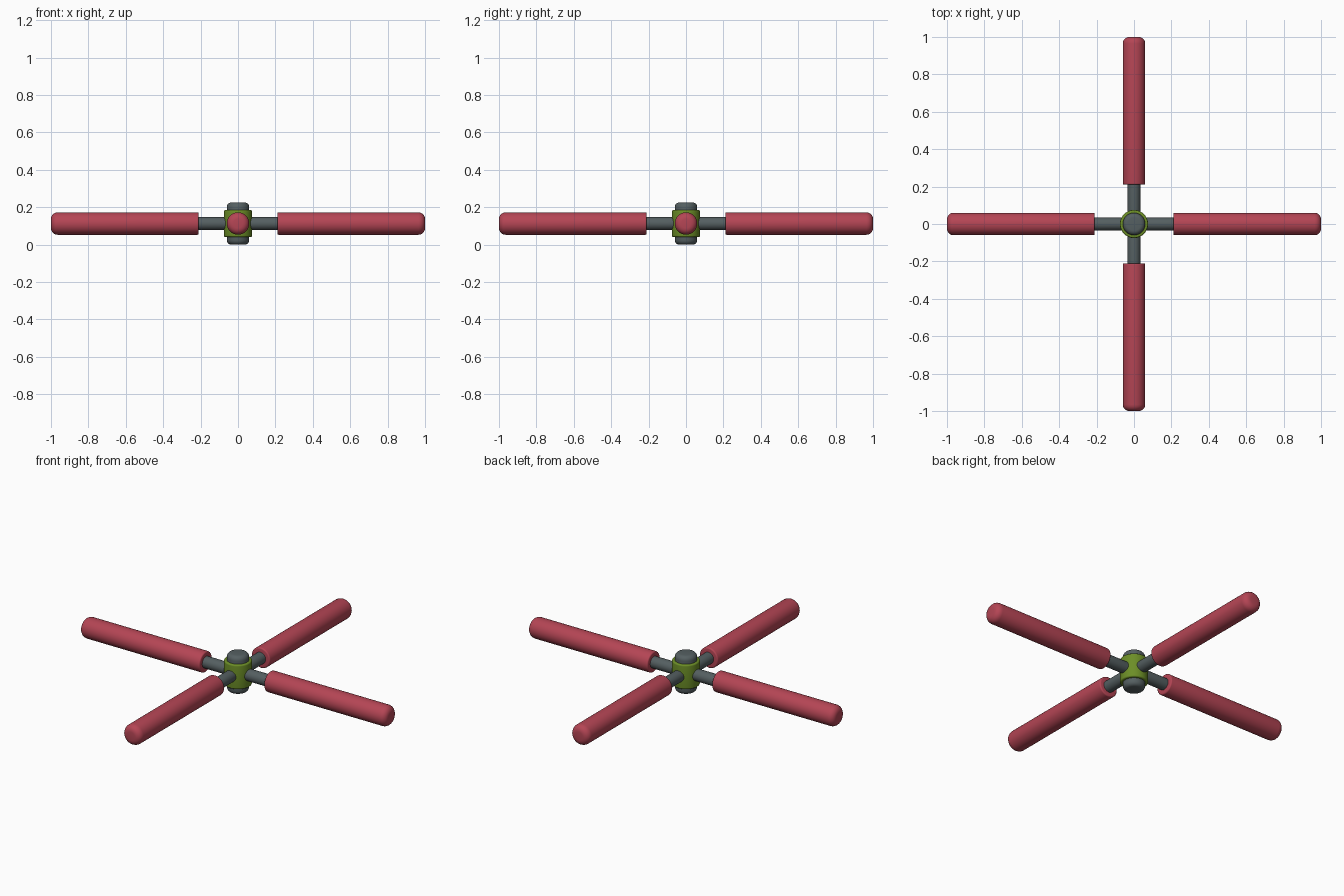
import bpy
import math
from mathutils import Matrix, Vector

cube = bpy.data.objects.get("Cube")
if cube:
    bpy.data.objects.remove(cube, do_unlink=True)

MID = 0.113  # height of the arm axis
SIDES = 32


def material(name, rgb):
    mat = bpy.data.materials.new(name)
    mat.use_nodes = True
    mat.diffuse_color = (*rgb, 1)
    mat.node_tree.nodes["Principled BSDF"].inputs["Base Color"].default_value = (*rgb, 1)
    return mat


red = material("soft red", (0.46, 0.06, 0.09))
green = material("leaf green", (0.15, 0.27, 0.02))
grey = material("dark grey", (0.09, 0.115, 0.12))


def rounded_profile(radius, start, end, round_start, round_end, steps=5):
    """Outline of a capped rod: (radius, distance along axis)."""
    points = [(0, start)]
    for i in range(steps + 1):
        a = math.pi / 2 * i / steps
        points.append((radius - round_start * (1 - math.sin(a)),
                       start + round_start * (1 - math.cos(a))))
    for i in range(steps + 1):
        a = math.pi / 2 * i / steps
        points.append((radius - round_end * (1 - math.cos(a)),
                       end - round_end * (1 - math.sin(a))))
    return points + [(0, end)]


def lathe(name, profile, mat, axis=(0, 0, 1)):
    """Spin a profile around an axis through the hub centre."""
    verts, faces, rings = [], [], []
    for r, d in profile:
        count = SIDES if r > 0 else 1
        rings.append([len(verts) + i for i in range(count)])
        verts += [(r * math.cos(math.tau * i / SIDES),
                   r * math.sin(math.tau * i / SIDES), d) for i in range(count)]
    for low, high in zip(rings, rings[1:]):
        for i in range(SIDES):
            j = (i + 1) % SIDES
            quad = [low[i % len(low)], low[j % len(low)],
                    high[j % len(high)], high[i % len(high)]]
            faces.append(list(dict.fromkeys(quad)))
    mesh = bpy.data.meshes.new(name)
    mesh.from_pydata(verts, [], faces)
    turn = Vector((0, 0, 1)).rotation_difference(Vector(axis)).to_matrix().to_4x4()
    mesh.transform(Matrix.Translation((0, 0, MID)) @ turn)
    mesh.materials.append(mat)
    obj = bpy.data.objects.new(name, mesh)
    bpy.context.collection.objects.link(obj)
    bpy.ops.object.select_all(action="DESELECT")
    obj.select_set(True)
    bpy.context.view_layer.objects.active = obj
    bpy.ops.object.shade_smooth_by_angle(angle=math.radians(40))
    return obj


# Central hub: a grey core showing above and below a green collar
lathe("hub_core", rounded_profile(0.06, -MID, MID, 0.025, 0.025), grey)
lathe("hub_collar", rounded_profile(0.075, -0.072, 0.072, 0.008, 0.008), green)

# Four arms, each a thin rod inside a padded sleeve
for side, axis in {"left": (1, 0, 0), "right": (-1, 0, 0),
                   "front": (0, -1, 0), "back": (0, 1, 0)}.items():
    lathe(side + "_rod", rounded_profile(0.034, 0.03, 0.3, 0.004, 0.004), grey, axis)
    lathe(side + "_sleeve", rounded_profile(0.06, 0.21, 1.0, 0.008, 0.035), red, axis)
